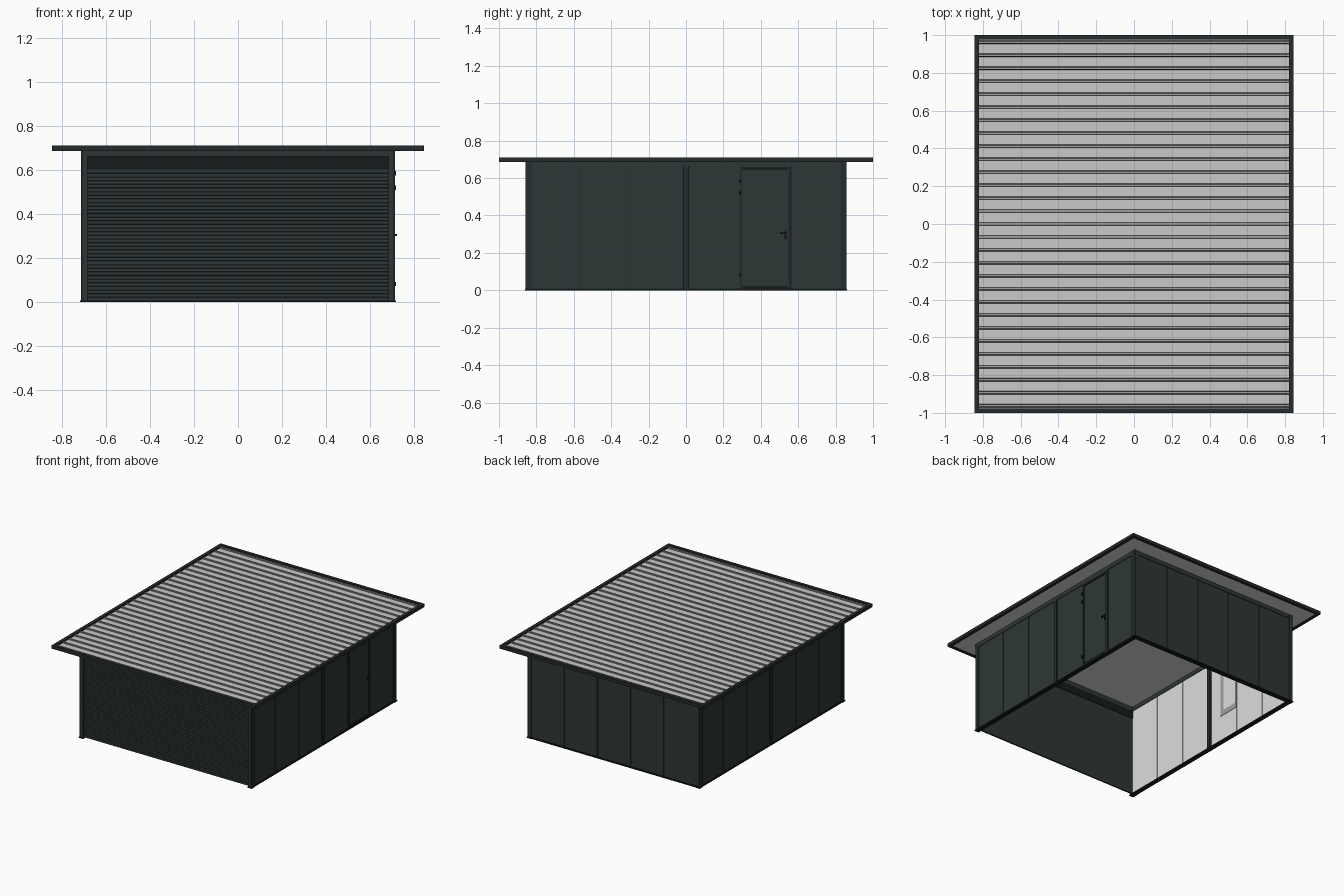
import bpy
import bmesh

cube = bpy.data.objects.get("Cube")
if cube:
    bpy.data.objects.remove(cube, do_unlink=True)


def material(name, r, g, b):
    m = bpy.data.materials.new(name)
    m.use_nodes = True
    m.diffuse_color = (r, g, b, 1)
    m.node_tree.nodes["Principled BSDF"].inputs["Base Color"].default_value = (r, g, b, 1)
    return m


ANTHRACITE = material("anthracite", 0.027, 0.037, 0.037)
TRIM = material("dark trim", 0.018, 0.024, 0.024)
BLACK = material("near black", 0.008, 0.011, 0.011)
WHITE = material("interior white", 0.72, 0.72, 0.72)
SHEET = material("roof sheet", 0.60, 0.58, 0.59)
RIB = material("roof rib side", 0.10, 0.095, 0.10)
GREY = material("window frame grey", 0.35, 0.35, 0.35)


def mesh_object(name, bm, *mats):
    bmesh.ops.recalc_face_normals(bm, faces=bm.faces)
    me = bpy.data.meshes.new(name)
    bm.to_mesh(me)
    bm.free()
    for m in mats:
        me.materials.append(m)
    ob = bpy.data.objects.new(name, me)
    bpy.context.collection.objects.link(ob)
    return ob


def box(name, x, y, z, mat):
    """Box from three (low, high) ranges."""
    bm = bmesh.new()
    bmesh.ops.create_cube(bm, size=1)
    for v in bm.verts:
        v.co = [(r[0] + r[1]) / 2 + c * (r[1] - r[0]) for r, c in zip((x, y, z), v.co)]
    return mesh_object(name, bm, mat)


def span(s, a, b):
    """Range mirrored to side s."""
    return tuple(sorted((s * a, s * b)))


def strip(name, points, x0, x1, *mats):
    """Open profile of (y, z) points swept along x."""
    bm = bmesh.new()
    rows = [[bm.verts.new((x, y, z)) for y, z in points] for x in (x0, x1)]
    for i in range(len(points) - 1):
        bm.faces.new((rows[0][i], rows[1][i], rows[1][i + 1], rows[0][i + 1]))
    return mesh_object(name, bm, *mats)


W, D, H = 0.71, 0.855, 0.66      # wall half width, half depth, height
RX, RY = 0.845, 1.0              # roof half sizes
PANEL, GAP = 0.275, 0.0025
WALL_Z = (0.008, H)
DOOR = (0.285, 0.56)

# Side walls: three panels either side of a middle post
for s in (-1, 1):
    side = "left" if s > 0 else "right"
    for half in (-1, 1):
        for i in range(3):
            a = 0.015 + i * PANEL
            y = span(half, a + GAP, a + PANEL - GAP)
            if not (s > 0 and half > 0 and i == 1):
                box(f"{side}_wall_panel", span(s, W - 0.012, W - 0.004), y, WALL_Z, ANTHRACITE)
            box(f"{side}_wall_liner", span(s, W - 0.026, W - 0.018), y, WALL_Z, WHITE)
    box(f"{side}_wall_core", span(s, W - 0.019, W - 0.011), (-D + 0.01, D - 0.01), WALL_Z, TRIM)
    box(f"{side}_middle_post", span(s, W - 0.04, W + 0.002), (-0.014, 0.014), (0, H), TRIM)
    box(f"{side}_base_rail", span(s, W - 0.03, W + 0.004), (-D, D), (0, 0.009), BLACK)
    box(f"{side}_top_beam", span(s, W - 0.03, W), (-D, D), (H, 0.69), ANTHRACITE)

# Back wall: five panels
for i in range(5):
    x = (-2.5 * PANEL + i * PANEL + GAP, -1.5 * PANEL + i * PANEL - GAP)
    box("back_wall_panel", x, (D - 0.012, D - 0.004), WALL_Z, ANTHRACITE)
    box("back_wall_liner", x, (D - 0.026, D - 0.018), WALL_Z, WHITE)
box("back_wall_core", (-W + 0.01, W - 0.01), (D - 0.019, D - 0.011), WALL_Z, TRIM)
box("back_base_rail", (-W, W), (D - 0.03, D + 0.004), (0, 0.009), BLACK)
for s in (-1, 1):
    box("back_top_beam" if s > 0 else "front_top_beam",
        (-W + 0.03, W - 0.03), span(s, D - 0.03, D), (H, 0.69), ANTHRACITE)

# Corner posts, each of two plates and a foot
for sx in (-1, 1):
    for sy in (-1, 1):
        box("corner_post_side", span(sx, W - 0.008, W + 0.003), span(sy, D - 0.03, D + 0.003), (0, 0.69), TRIM)
        box("corner_post_face", span(sx, W - 0.026, W - 0.008), span(sy, D - 0.012, D + 0.001), (0, 0.69), ANTHRACITE)
        box("corner_foot", span(sx, W - 0.03, W + 0.007), span(sy, D - 0.034, D + 0.007), (0, 0.006), BLACK)

# Garage door with fine horizontal grooves, and the recessed header above
profile = []
slats, z0, z1 = 36, 0.006, 0.602
step = (z1 - z0) / slats
for i in range(slats):
    z = z0 + i * step
    profile += [(-D + 0.012, z), (-D + 0.012, z + step * 0.85), (-D + 0.0135, z + step * 0.9)]
strip("garage_door_slats", profile, -W + 0.025, W - 0.025, ANTHRACITE)
box("garage_door_core", (-W + 0.02, W - 0.02), (-D + 0.014, -D + 0.026), (0.004, z1), ANTHRACITE)
box("garage_door_header", (-W + 0.02, W - 0.02), (-D + 0.018, -D + 0.03), (z1, H + 0.005), BLACK)

# Side door: frame, leaf, handle and hinges
fw = 0.018
X = (W - 0.012, W)
box("side_door_leaf", (W - 0.012, W - 0.007), DOOR, WALL_Z, ANTHRACITE)
for y in ((DOOR[0], DOOR[0] + fw), (DOOR[1] - fw, DOOR[1])):
    box("side_door_jamb", X, y, WALL_Z, TRIM)
for z in ((0.008, 0.024), (H - fw, H)):
    box("side_door_rail", X, DOOR, z, BLACK)
box("door_handle_plate", (W - 0.008, W + 0.003), (0.527, 0.537), (0.275, 0.315), BLACK)
box("door_handle_lever", (W + 0.003, W + 0.012), (0.503, 0.536), (0.3, 0.308), BLACK)
for z in (0.082, 0.52, 0.585):
    box("door_hinge", (W - 0.004, W + 0.008), (0.284, 0.296), (z - 0.01, z + 0.01), BLACK)

# Window frame on the inner side of one wall
wx = (-W + 0.024, -W + 0.029)
for y, z in (((0.12, 0.15), (0.2, 0.6)), ((0.273, 0.288), (0.2, 0.6)),
             ((0.15, 0.273), (0.2, 0.24)), ((0.15, 0.273), (0.57, 0.6))):
    box("window_frame", wx, y, z, GREY)

# Roof: ribbed sheet, flat ceiling and fascia ring
low, high, pitch = 0.697, 0.705, 0.0688
points = [(-RY + 0.02, low)]
for i in range(-14, 15):
    y = i * pitch
    points += [(y - 0.009, low), (y - 0.004, high), (y + 0.004, high), (y + 0.009, low)]
points.append((RY - 0.02, low))
roof = strip("ribbed_roof_sheet", points, -RX + 0.02, RX - 0.02, SHEET, RIB)
for p in roof.data.polygons:
    if abs(p.normal.y) > 0.3:
        p.material_index = 1
box("ceiling_sheet", (-RX + 0.01, RX - 0.01), (-RY + 0.01, RY - 0.01), (0.69, 0.695), WHITE)
for s in (-1, 1):
    box("side_fascia", span(s, RX - 0.024, RX), (-RY, RY), (0.686, 0.71), TRIM)
    box("end_fascia", (-RX + 0.024, RX - 0.024), span(s, RY - 0.024, RY), (0.686, 0.71), TRIM)
